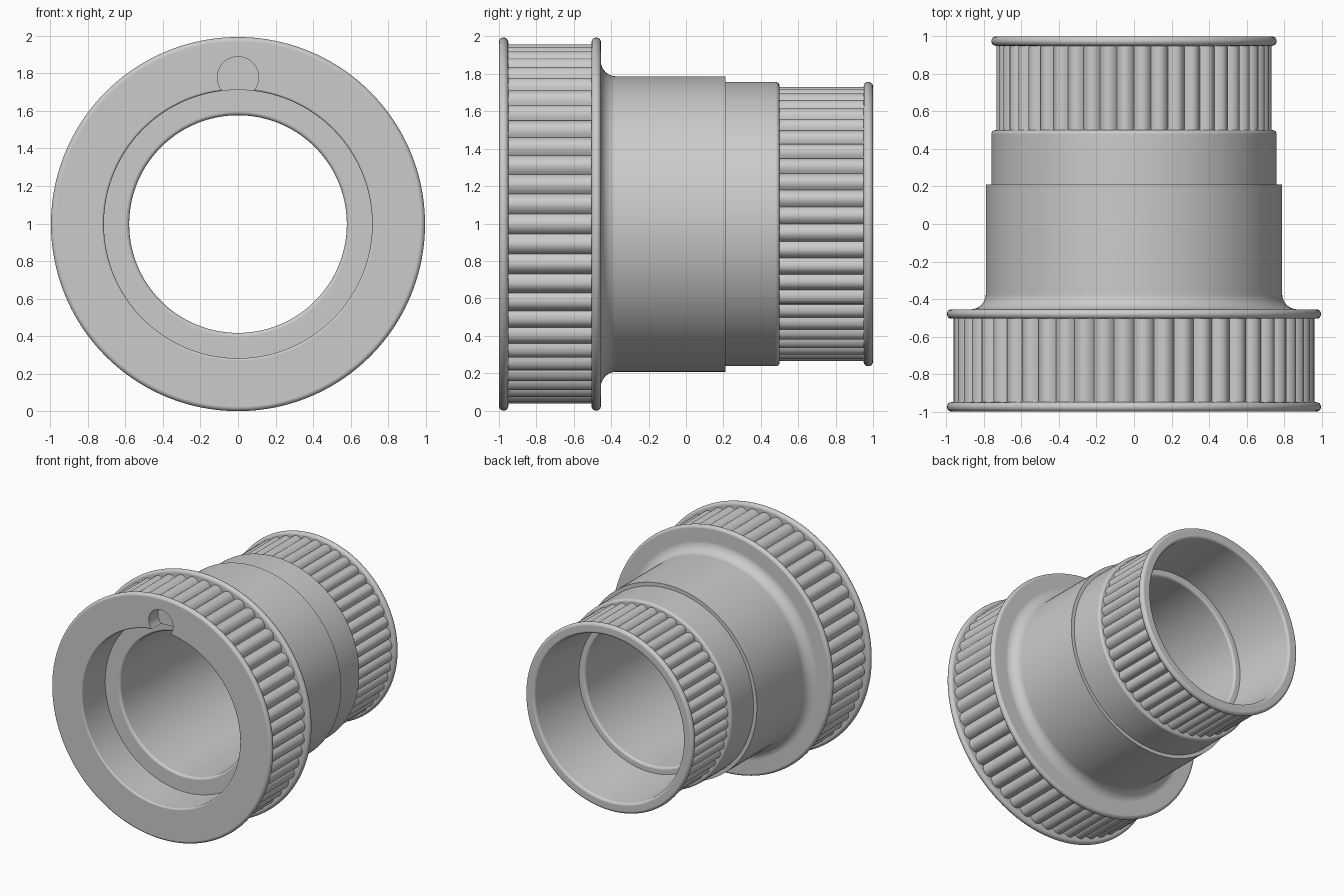
import bpy
import bmesh
from math import sin, cos, pi, tan
from mathutils import Vector, Matrix

AXIS_Z = 0.997
SEGMENTS = 160

cube = bpy.data.objects.get("Cube")
if cube:
    bpy.data.objects.remove(cube, do_unlink=True)

gray = bpy.data.materials.new("light gray")
gray.use_nodes = True
gray.diffuse_color = (0.6, 0.6, 0.6, 1)
gray.node_tree.nodes["Principled BSDF"].inputs["Base Color"].default_value = gray.diffuse_color


def round_corners(corners, steps=6):
    """Turn (radius, y, fillet) corners into a closed rounded profile."""
    points = []
    for i, (r, y, fillet) in enumerate(corners):
        p = Vector((r, y))
        if not fillet:
            points.append(p)
            continue
        u = (Vector(corners[i - 1][:2]) - p).normalized()
        v = (Vector(corners[(i + 1) % len(corners)][:2]) - p).normalized()
        half = u.angle(v) / 2
        center = p + (u + v).normalized() * fillet / sin(half)
        start = p + u * fillet / tan(half) - center
        end = p + v * fillet / tan(half) - center
        for k in range(steps + 1):
            direction = start.lerp(end, k / steps).normalized()
            points.append(center + direction * fillet)
    return points


def on_axis(r, y, angle):
    return (r * sin(angle), y, AXIS_Z + r * cos(angle))


def bridge(bm, a, b):
    for i in range(len(a)):
        j = (i + 1) % len(a)
        bm.faces.new((a[i], a[j], b[j], b[i]))


def make_object(name, bm):
    bmesh.ops.recalc_face_normals(bm, faces=bm.faces)
    mesh = bpy.data.meshes.new(name)
    bm.to_mesh(mesh)
    bm.free()
    mesh.materials.append(gray)
    obj = bpy.data.objects.new(name, mesh)
    bpy.context.collection.objects.link(obj)
    return obj


def activate(obj):
    bpy.ops.object.select_all(action="DESELECT")
    obj.select_set(True)
    bpy.context.view_layer.objects.active = obj


def shade(obj):
    activate(obj)
    bpy.ops.object.shade_smooth_by_angle(angle=pi / 6)
    weighted = obj.modifiers.new("Weighted normals", "WEIGHTED_NORMAL")
    weighted.keep_sharp = True


# Hollow stepped body, turned around the y axis
profile = round_corners([
    (0.715, -1, 0.012), (0.997, -1, 0.024),          # front rim
    (0.997, -0.95, 0.024), (0.92, -0.95, 0),
    (0.92, -0.505, 0), (0.997, -0.505, 0.024),       # second rim
    (0.997, -0.455, 0.024), (0.79, -0.455, 0.08),    # cove into barrel
    (0.79, 0.21, 0), (0.76, 0.21, 0),                # barrel and collar
    (0.76, 0.5, 0.02), (0.70, 0.5, 0),
    (0.70, 0.95, 0), (0.76, 0.95, 0.024),            # back rim
    (0.76, 1, 0.024), (0.675, 1, 0.02),
    (0.635, 0.48, 0), (0.58, 0.48, 0.02),            # back bore and throat
    (0.58, -0.7, 0.02), (0.715, -0.7, 0),            # front bore ledge
])
bm = bmesh.new()
rings = [[bm.verts.new(on_axis(p.x, p.y, 2 * pi * s / SEGMENTS)) for p in profile]
         for s in range(SEGMENTS)]
for s in range(SEGMENTS):
    bridge(bm, rings[s], rings[(s + 1) % SEGMENTS])
body = make_object("body", bm)

# Round notch at the top of the front bore
bm = bmesh.new()
bmesh.ops.create_cone(bm, cap_ends=True, segments=48, radius1=0.11, radius2=0.11, depth=0.24,
                      matrix=Matrix.Translation((0, -1, AXIS_Z + 0.782)) @ Matrix.Rotation(pi / 2, 4, "X"))
cutter = make_object("notch_cutter", bm)
cutter.hide_render = True
activate(body)
cut = body.modifiers.new("Notch", "BOOLEAN")
cut.operation = "DIFFERENCE"
cut.solver = "EXACT"
cut.object = cutter
bpy.ops.object.modifier_apply(modifier=cut.name)
bpy.data.objects.remove(cutter, do_unlink=True)
shade(body)


# Ribbed grip bands between the rims
def grip(name, ribs, base, height, y0, y1, samples=10):
    bm = bmesh.new()
    count = ribs * samples
    loops = []
    for y in (y0, y1):
        loop = []
        for i in range(count):
            rib = abs(sin(pi * i / samples)) ** 0.8
            loop.append(bm.verts.new(on_axis(base + height * rib, y, 2 * pi * i / count)))
        loops.append(loop)
    bridge(bm, *loops)
    # Outward winding for the open band
    obj = make_object(name, bm)
    mesh = obj.data
    first = mesh.polygons[0]
    if first.normal.dot(first.center - Vector((0, first.center.y, AXIS_Z))) < 0:
        mesh.flip_normals()
    shade(obj)


grip("front_grip", 54, 0.928, 0.034, -0.96, -0.495)
grip("back_grip", 48, 0.704, 0.03, 0.49, 0.96)
